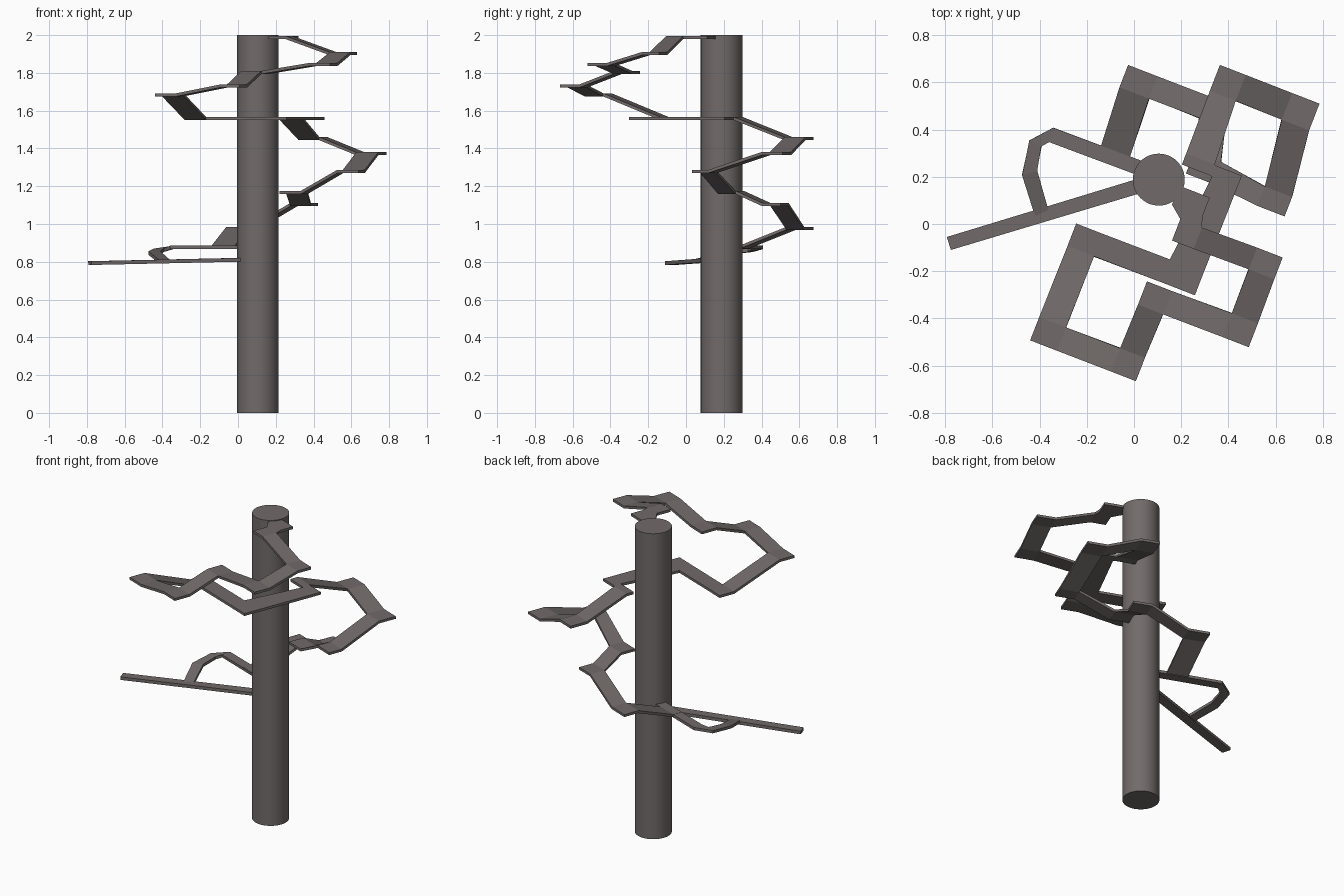
import bpy, bmesh, math
from mathutils import Vector

if "Cube" in bpy.data.objects:
    bpy.data.objects.remove(bpy.data.objects["Cube"])

mat = bpy.data.materials.new("warm grey")
mat.diffuse_color = (0.165, 0.146, 0.142, 1)
mat.use_nodes = True
mat.node_tree.nodes["Principled BSDF"].inputs["Base Color"].default_value = mat.diffuse_color

# Plan axes of the walkway, turned 21 degrees
A = math.radians(21.2)
U = Vector((math.cos(A), -math.sin(A)))
V = Vector((math.sin(A), math.cos(A)))


def sheet(name, quads, thick):
    """Object from upward-facing quads, thickened downward."""
    bm = bmesh.new()
    for q in quads:
        f = bm.faces.new([bm.verts.new(p) for p in q])
        f.normal_update()
        if f.normal.z < 0:
            f.normal_flip()
    bmesh.ops.remove_doubles(bm, verts=bm.verts[:], dist=0.0005)
    me = bpy.data.meshes.new(name)
    bm.to_mesh(me)
    bm.free()
    me.materials.append(mat)
    ob = bpy.data.objects.new(name, me)
    bpy.context.collection.objects.link(ob)
    mod = ob.modifiers.new("thickness", 'SOLIDIFY')
    mod.thickness = thick
    mod.offset = -1


def strip(name, sections, thick):
    """Ribbon through (left x, y, right x, y, z) cross-sections."""
    rows = [((a, b, z), (c, d, z)) for a, b, c, d, z in sections]
    sheet(name, [(p[0], p[1], q[1], q[0]) for p, q in zip(rows, rows[1:])], thick)


# Central column
bpy.ops.mesh.primitive_cylinder_add(vertices=48, radius=0.11, depth=2, location=(0.105, 0.188, 1))
col = bpy.context.object
col.name = "column"
col.data.materials.append(mat)
bpy.ops.object.shade_smooth_by_angle()

# Landings of the winding walkway: two opposite corners and a height
landings = [
    (-.161, .277, -.017, .285, .886),
    (-.025, .674, .063, .531, .985),
    (.423, .501, .275, .45, 1.11),
    (.22, .214, .368, .264, 1.175),
    (.638, .032, .554, .159, 1.285),
    (.786, .51, .626, .442, 1.38),
    (.364, .674, .431, .522, 1.46),
    (.203, .252, .342, .252, 1.567),
    (.457, .205, .33, .2, 1.567),
    (.258, -.302, .152, -.15, 1.567),
    (-.245, .002, -.169, -.137, 1.567),
    (-.44, -.493, -.288, -.438, 1.692),
    (.008, -.666, -.059, -.526, 1.738),
    (.055, -.243, .123, -.383, 1.81),
    (.486, -.522, .414, -.378, 1.852),
    (.63, -.142, .486, -.192, 1.91),
    (.161, -.07, .288, -.015, 1.995),
    (.321, .112, .161, .082, 1.995),
]


def rect(l):
    a, b = Vector(l[0:2]), Vector(l[2:4])
    us = sorted((a.dot(U), b.dot(U)))
    vs = sorted((a.dot(V), b.dot(V)))
    pts = [(us[0], vs[0]), (us[1], vs[0]), (us[1], vs[1]), (us[0], vs[1])]
    return [(*(U * u + V * v), l[4]) for u, v in pts], sum(us) / 2, sum(vs) / 2


# Flat landings joined by ramps between their facing edges
rects = [rect(l) for l in landings]
quads = [r[0] for r in rects]
for (p, u0, v0), (q, u1, v1) in zip(rects, rects[1:]):
    du, dv = u1 - u0, v1 - v0
    if abs(du) > abs(dv):
        if du < 0:
            p, q = q, p
        quads.append([p[1], q[0], q[3], p[2]])
    else:
        if dv < 0:
            p, q = q, p
        quads.append([p[3], p[2], q[1], q[0]])
sheet("winding_walkway", quads, 0.016)

# Narrow path curling from the column down to the bar
strip("narrow_path", [
    (.08, .25, .06, .19, .885),
    (-.343, .408, -.36, .347, .885),
    (-.444, .353, -.393, .328, .87),
    (-.474, .205, -.41, .226, .855),
    (-.427, .057, -.368, .078, .817),
    (-.415, .03, -.358, .05, .81),
], 0.018)

# Long straight entry bar
strip("entry_bar", [
    (-.793, -.055, -.776, -.11, .803),
    (.06, .205, .075, .145, .822),
], 0.02)
